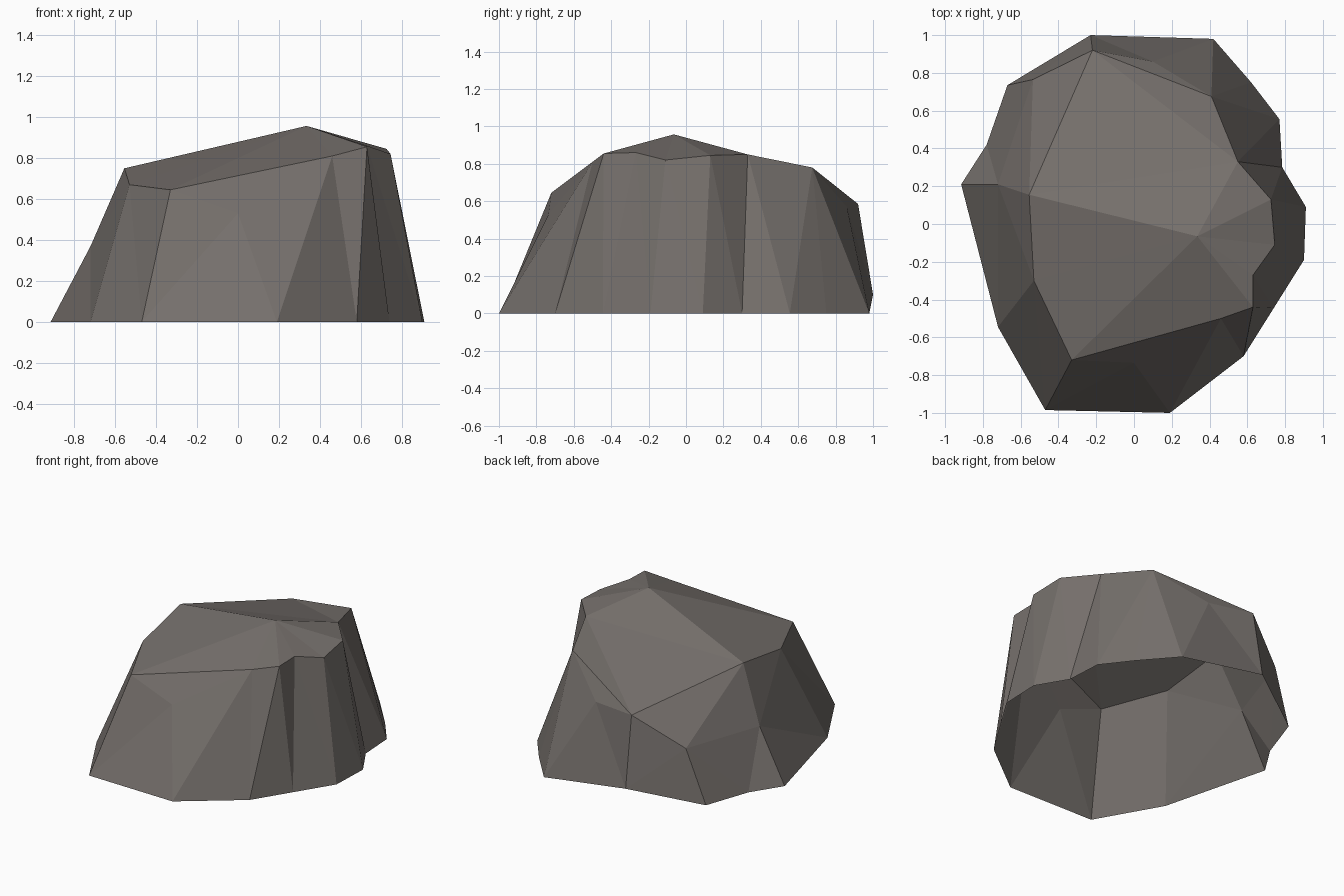
import bpy
import bmesh

if "Cube" in bpy.data.objects:
    bpy.data.objects.remove(bpy.data.objects["Cube"])

# Ground outline, counter-clockwise from the front right (one corner lifts off the ground)
base = [(.58, -.70, 0), (.74, -.445, 0), (.90, -.19, 0), (.91, .09, 0), (.785, .30, 0),
        (.77, .555, 0), (.62, .75, 0), (.42, .98, 0), (-.23, 1.0, .10), (-.67, .735, 0),
        (-.78, .42, 0), (-.915, .21, 0), (-.72, -.545, 0), (-.47, -.985, 0), (.19, -1.0, 0)]

# Upper belt where the walls break towards the top
belt = {"G": (.63, -.44, .855), "F": (.63, -.27, .86), "E": (.745, -.11, .82),
        "D": (.725, .13, .845), "C": (.55, .33, .85), "B": (.41, .675, .78),
        "Q": (.10, .86, .57), "A": (-.22, .92, .585), "L": (-.535, .765, .375),
        "M": (-.72, .21, .37), "J": (-.53, -.30, .67), "I": (-.33, -.72, .645),
        "R": (0, -.735, .53), "H": (.46, -.50, .81)}

# Left shoulder and summit
crown = {"K": (-.555, .155, .75), "P": (.335, -.065, .957)}

bm = bmesh.new()
low = [bm.verts.new(p) for p in base]
v = {k: bm.verts.new(p) for k, p in {**belt, **crown}.items()}
rim = [v[k] for k in belt]

# Walls: zip the two rings together (b = step along base, r = step along rim)
i = j = 0
for step in "brbrbrbr" + "brbbrbrrb" + "brbbrbrrbrbr":
    a, b = low[i % len(low)], rim[j % len(rim)]
    if step == "b":
        i += 1
        bm.faces.new((a, low[i % len(low)], b))
    else:
        j += 1
        bm.faces.new((a, rim[j % len(rim)], b))

# Top: fan around the summit, then the remaining slopes
fan = "CKJIHGFED"
for n, k in enumerate(fan):
    bm.faces.new((v["P"], v[k], v[fan[(n + 1) % len(fan)]]))
for tri in ("QBA", "ABC", "KCA", "LKA", "MKL", "JKM", "IRH"):
    bm.faces.new([v[k] for k in tri])
bmesh.ops.recalc_face_normals(bm, faces=bm.faces)
bm.faces.ensure_lookup_table()
if max(bm.faces, key=lambda f: f.calc_center_median().z).normal.z < 0:
    bmesh.ops.reverse_faces(bm, faces=bm.faces)

# Boulder object, open underneath
mesh = bpy.data.meshes.new("boulder")
bm.to_mesh(mesh)
bm.free()
stone = bpy.data.materials.new("grey brown stone")
stone.diffuse_color = (.18, .162, .15, 1)
stone.use_nodes = True
stone.node_tree.nodes["Principled BSDF"].inputs["Base Color"].default_value = stone.diffuse_color
mesh.materials.append(stone)
bpy.context.collection.objects.link(bpy.data.objects.new("boulder", mesh))
